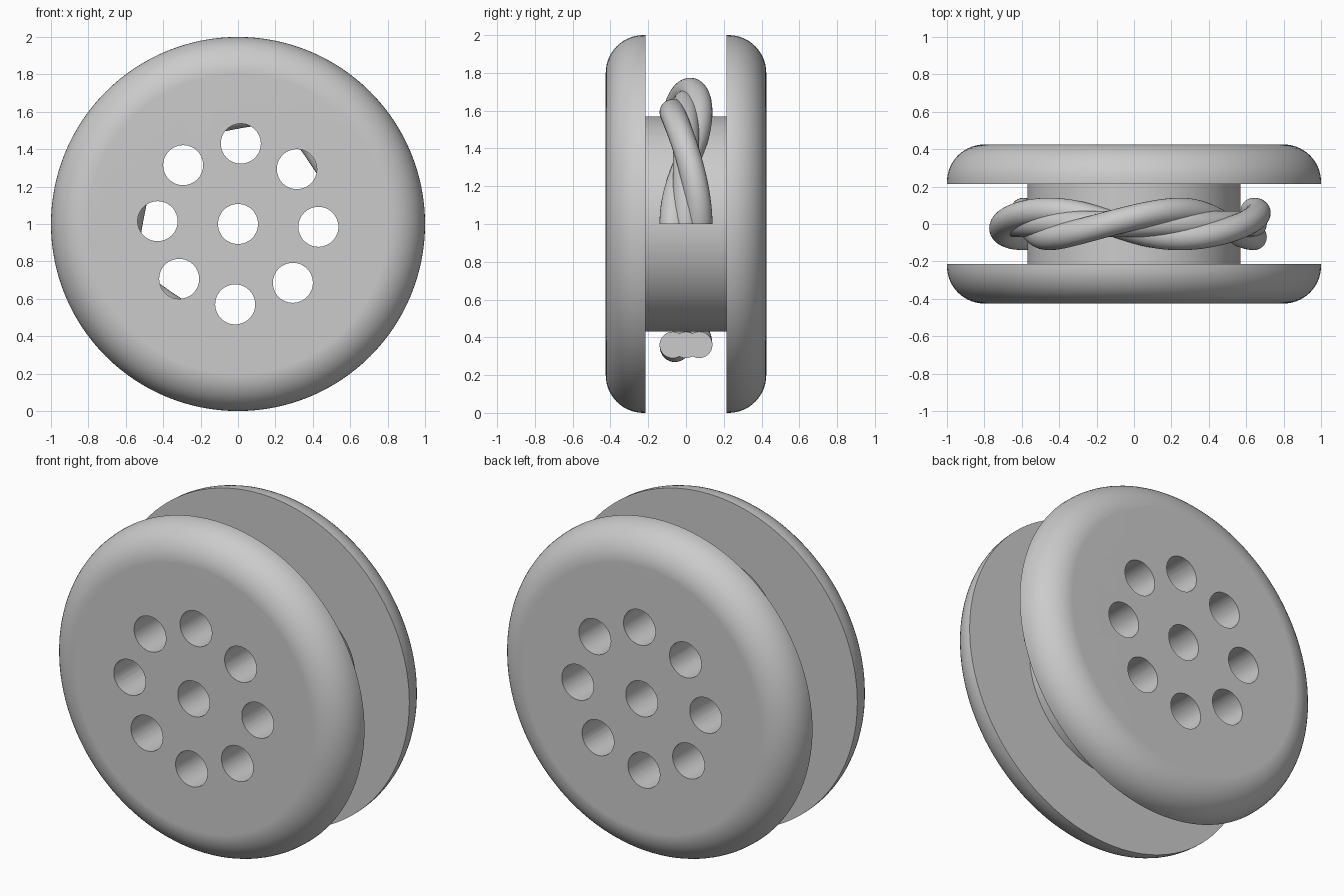
import bpy
import bmesh
from math import sin, cos, pi, radians
from mathutils import Matrix, Vector

CENTRE = Vector((0, 0, 1))

cube = bpy.data.objects.get("Cube")
if cube:
    bpy.data.objects.remove(cube, do_unlink=True)

grey = bpy.data.materials.new("plain_grey")
grey.use_nodes = True
grey.diffuse_color = (0.6, 0.6, 0.6, 1)
grey.node_tree.nodes["Principled BSDF"].inputs["Base Color"].default_value = grey.diffuse_color


def make_object(name, bm):
    bmesh.ops.recalc_face_normals(bm, faces=bm.faces[:])
    mesh = bpy.data.meshes.new(name)
    bm.to_mesh(mesh)
    bm.free()
    mesh.materials.append(grey)
    obj = bpy.data.objects.new(name, mesh)
    bpy.context.collection.objects.link(obj)
    return obj


def select_only(obj):
    bpy.ops.object.select_all(action='DESELECT')
    obj.select_set(True)
    bpy.context.view_layer.objects.active = obj


def smooth(obj):
    select_only(obj)
    bpy.ops.object.shade_smooth_by_angle(angle=radians(35))


# Spool: two rounded flanges and a hub, turned around the y axis
HALF_WIDTH, INNER, HUB, FILLET = 0.425, 0.215, 0.57, 0.2
half = [(0, HALF_WIDTH)]
for i in range(15):
    a = pi / 2 * (1 - i / 14)
    half.append((1 - FILLET + FILLET * cos(a), HALF_WIDTH - FILLET + FILLET * sin(a)))
half += [(1, INNER), (HUB, INNER)]
profile = half + [(r, -y) for r, y in reversed(half)]

bm = bmesh.new()
verts = [bm.verts.new((r, y, 1)) for r, y in profile]
edges = [bm.edges.new(pair) for pair in zip(verts, verts[1:])]
bmesh.ops.spin(bm, geom=verts + edges, cent=CENTRE, axis=(0, 1, 0),
               angle=2 * pi, steps=128, use_merge=False)
bmesh.ops.remove_doubles(bm, verts=bm.verts[:], dist=1e-4)
spool = make_object("spool", bm)

# Through holes: one in the middle and a ring of eight
bm = bmesh.new()
spots = [Vector((0, 0, 1))]
for k in range(8):
    a = radians(45 * k - 2)
    spots.append(CENTRE + 0.43 * Vector((cos(a), 0, sin(a))))
for spot in spots:
    bmesh.ops.create_cone(bm, cap_ends=True, segments=48, radius1=0.107, radius2=0.107,
                          depth=1.2, matrix=Matrix.Translation(spot) @ Matrix.Rotation(pi / 2, 4, 'X'))
cutter = make_object("hole_cutter", bm)
cutter.hide_render = True

select_only(spool)
cut = spool.modifiers.new("holes", 'BOOLEAN')
cut.operation = 'DIFFERENCE'
cut.solver = 'EXACT'
cut.object = cutter
bpy.ops.object.modifier_apply(modifier=cut.name)
bpy.data.objects.remove(cutter, do_unlink=True)
smooth(spool)
spool.modifiers.new("clean_shading", 'WEIGHTED_NORMAL').keep_sharp = True


# Rope: a core and two strands twisted twice round it, over three quarters of the hub
def strand(name, offset, phase, steps=160, sides=28, path=0.64, radius=0.07):
    bm = bmesh.new()
    rings = []
    for i in range(steps + 1):
        t = i / steps
        around, twist = 1.5 * pi * t, 4 * pi * t + phase
        outward = Vector((cos(around), 0, sin(around)))
        ring = []
        for s in range(sides):
            a = 2 * pi * s / sides
            r = path + offset * sin(twist) + radius * cos(a)
            y = offset * cos(twist) + radius * sin(a)
            ring.append(bm.verts.new(CENTRE + outward * r + Vector((0, y, 0))))
        rings.append(ring)
    for a, b in zip(rings, rings[1:]):
        for s in range(sides):
            n = (s + 1) % sides
            bm.faces.new((a[s], a[n], b[n], b[s]))
    bm.faces.new(rings[0])
    bm.faces.new(rings[-1])
    smooth(make_object(name, bm))


strand("rope_core", 0, 0)
strand("rope_strand_a", 0.07, 0)
strand("rope_strand_b", 0.07, pi)
